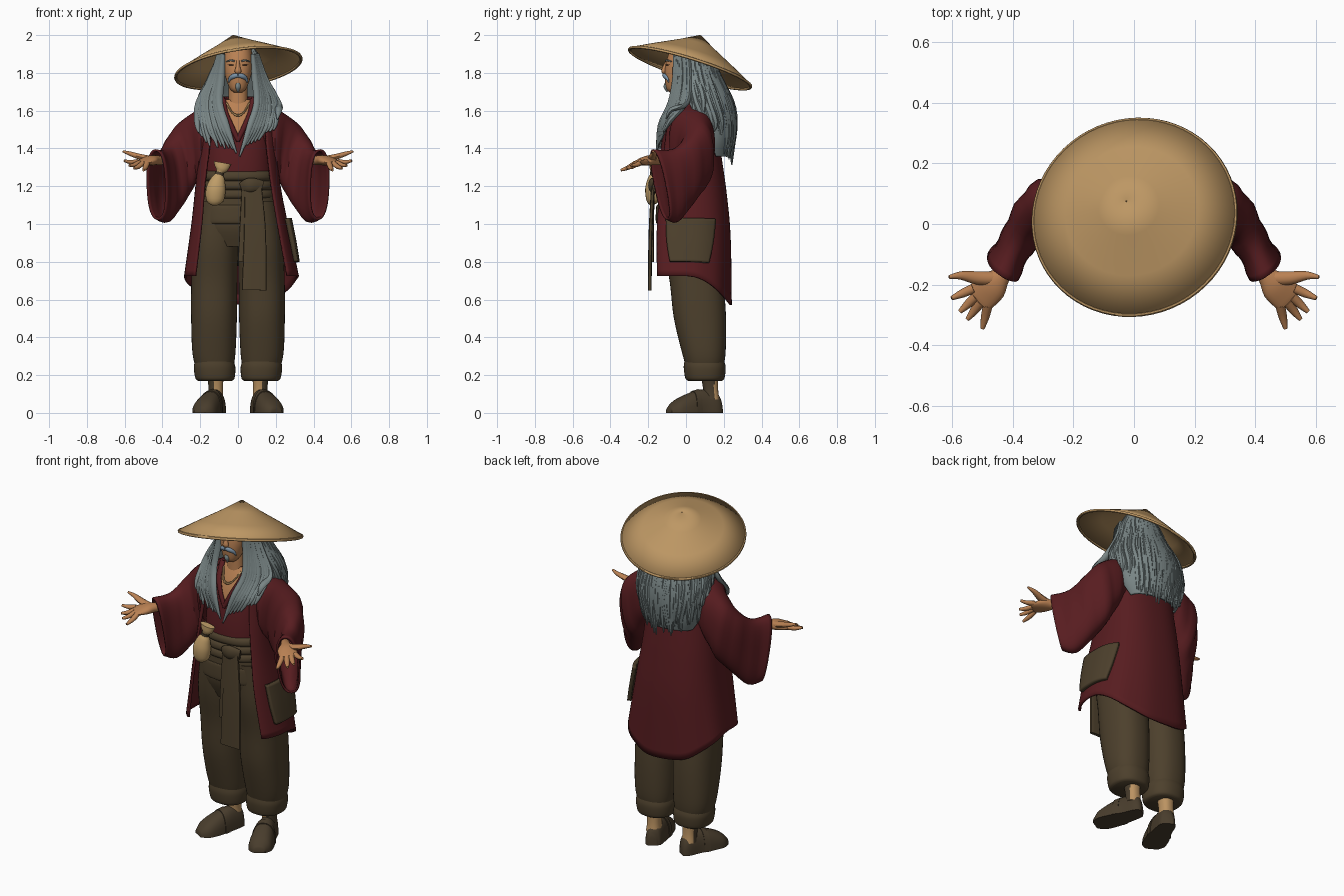
import bpy, bmesh, math, random
from mathutils import Vector, Matrix

random.seed(4)
Z, FRONT = Vector((0, 0, 1)), Vector((0, -1, 0))


def material(name, *rgb):
    m = bpy.data.materials.new(name)
    m.diffuse_color = [(c / 255) ** 2.2 for c in rgb] + [1]
    return m


STRAW = material("straw", 188, 150, 100)
RED = material("dark_red_cloth", 88, 34, 37)
BROWN = material("brown_cloth", 78, 66, 48)
SHOE = material("shoe_brown", 74, 63, 48)
HAIR = material("grey_hair", 120, 132, 132)
BEARD = material("blue_grey_beard", 122, 145, 165)
SKIN = material("skin", 184, 128, 84)
WRAP = material("tan_ankle", 186, 146, 98)
POUCH = material("pouch_tan", 190, 156, 104)
DARK = material("dark_line", 45, 33, 27)


def dense(rows, k):
    """Catmull-Rom interpolation of equally long tuples."""
    out = []
    for i in range(len(rows) - 1):
        a, b = rows[max(i - 1, 0)], rows[i]
        c, d = rows[i + 1], rows[min(i + 2, len(rows) - 1)]
        for j in range(k):
            t = j / k
            out.append(tuple(q + .5 * t * (r - p + t * (2 * p - 5 * q + 4 * r - s + t * (3 * (q - r) + s - p)))
                             for p, q, r, s in zip(a, b, c, d)))
    return out + [tuple(rows[-1])]


def spow(v, e):
    return math.copysign(abs(v) ** e, v)


def make(name, rings, mat, closed=True, cap=True, thick=0, rule=None, mat2=None):
    """Skin a list of point rings."""
    bm = bmesh.new()
    vs = [[bm.verts.new(p) for p in r] for r in rings]
    n = len(rings[0])
    for a, b in zip(vs, vs[1:]):
        for i in range(n if closed else n - 1):
            j = (i + 1) % n
            f = bm.faces.new((a[i], a[j], b[j], b[i]))
            if rule and rule(f.calc_center_median()):
                f.material_index = 1
    if cap:
        bm.faces.new(vs[0])
        bm.faces.new(vs[-1])
    bmesh.ops.recalc_face_normals(bm, faces=bm.faces)
    me = bpy.data.meshes.new(name)
    bm.to_mesh(me)
    bm.free()
    ob = bpy.data.objects.new(name, me)
    bpy.context.collection.objects.link(ob)
    for m in (mat, mat2):
        if m:
            me.materials.append(m)
    if thick:
        mod = ob.modifiers.new("thickness", 'SOLIDIFY')
        mod.thickness, mod.offset = thick, 0
    return ob


def ring(c, u, v, n, p):
    return [c + u * spow(math.cos(a), 2 / p) + v * spow(math.sin(a), 2 / p)
            for a in (2 * math.pi * i / n for i in range(n))]


def loft(name, rows, mat, n=40, p=2.3, k=5, **kw):
    """Stack of horizontal ovals: z, cx, cy, rx, ry."""
    return make(name, [ring(Vector((x, y, z)), Vector((rx, 0, 0)), Vector((0, ry, 0)), n, p)
                       for z, x, y, rx, ry in dense(rows, k)], mat, **kw)


def tube(name, pts, mat, ref=Z, n=12, p=2, k=4, floor=None):
    """Oval tube along a path: x, y, z, half width, half thickness."""
    pts = dense(pts, k)
    rings = []
    for i, q in enumerate(pts):
        t = Vector(pts[min(i + 1, len(pts) - 1)][:3]) - Vector(pts[max(i - 1, 0)][:3])
        u = t.cross(ref).normalized()
        v = u.cross(t).normalized()
        r = ring(Vector(q[:3]), u * max(q[3], .002), v * max(q[4], .002), n, p)
        if floor is not None:
            for w in r:
                w.z = max(w.z, floor)
        rings.append(r)
    return make(name, rings, mat)


def wrap(name, rows, mat, n=56, p=3.2, back=2.4, k=6, thick=.012, fold=0, hem=0):
    """Open sheet around the body: z, cx, cy, rx, ry, start and end angle from the front."""
    rings = []
    for z, cx, cy, rx, ry, g0, g1 in dense(rows, k):
        t = max(0, (1.2 - z) / .47)
        r = []
        for i in range(n + 1):
            a = math.radians(g0 + (g1 - g0) * i / n)
            e = 2 / (p if math.cos(a) > 0 else back)
            s = 1 + fold * t * math.sin(9 * a)
            y = cy - s * ry * spow(math.cos(a), e)
            r.append(Vector((cx + s * rx * spow(math.sin(a), e), y, z - hem * max(y, 0) ** 2 * t)))
        rings.append(r)
    return make(name, rings, mat, closed=False, cap=False, thick=thick)


# Conical straw hat, tilted back and sideways
axis = Vector((-.16, .31, 1)).normalized()
place = Matrix.Translation((0.002, .022, 1.825)) @ Z.rotation_difference(axis).to_matrix().to_4x4()
hat = make("hat", [[place @ Vector((r * math.cos(a), r * math.sin(a), h))
                    for a in (2 * math.pi * i / 64 for i in range(64))]
                   for r, h in ((.34, 0), (.22, .064), (.1, .126), (.002, .181))],
           STRAW, cap=False, thick=.008)
bpy.ops.mesh.primitive_torus_add(major_radius=.336, minor_radius=.008, major_segments=64, minor_segments=8)
rim = bpy.context.object
rim.name = "hat_rim"
rim.matrix_world = place
rim.data.materials.append(STRAW)

# Head, face and neck
loft("head", [(1.695, 0, -.065, .02, .02), (1.72, 0, -.06, .045, .045), (1.79, 0, -.033, .07, .08),
              (1.86, 0, -.015, .078, .09), (1.93, 0, 0, .07, .08)], SKIN, p=2.2)
loft("neck", [(1.55, 0, -.005, .065, .06), (1.64, 0, -.01, .052, .052), (1.76, 0, -.01, .05, .05)], SKIN)
tube("nose", [(0, -.098, 1.865, .008, .008), (0, -.112, 1.83, .012, .012), (0, -.117, 1.808, .018, .013),
              (0, -.108, 1.797, .01, .006)], SKIN, FRONT)
for s in (-1, 1):
    tube("eyebrow", [(s * .018, -.107, 1.862, .004, .004), (s * .04, -.102, 1.867, .005, .005),
                     (s * .062, -.077, 1.86, .003, .003)], HAIR, n=8)
    tube("eye", [(s * .02, -.104, 1.843, .002, .002), (s * .035, -.1, 1.841, .004, .003),
                 (s * .055, -.084, 1.843, .002, .002)], DARK, n=8)
    tube("ear", [(s * .08, -.01, 1.85, .012, .008), (s * .084, -.005, 1.82, .02, .01),
                 (s * .076, -.012, 1.785, .008, .006)], SKIN, Vector((s, 0, 0)))
    tube("moustache", [(0, -.118, 1.788, .011, .008), (s * .025, -.111, 1.782, .013, .01),
                       (s * .043, -.098, 1.768, .009, .007), (s * .05, -.092, 1.75, .003, .003)], BEARD, FRONT)
tube("chin_beard", [(0, -.105, 1.745, .01, .008), (0, -.106, 1.725, .014, .012), (0, -.098, 1.7, .004, .004)],
     HAIR, FRONT)

# Hair curtain with loose locks over it
hair_rows = [(1.94, 0, .03, .06, .06, 75, 285), (1.87, 0, .04, .1, .1, 72, 288), (1.78, 0, .05, .138, .125, 72, 288),
             (1.65, 0, .08, .2, .16, 66, 294), (1.54, 0, .12, .205, .138, 76, 284),
             (1.44, 0, .14, .19, .108, 85, 275), (1.36, 0, .15, .15, .08, 95, 265)]
wrap("hair_curtain", hair_rows, HAIR, p=2, back=2, thick=.015)
for i in range(64):
    a = math.radians(74 + 212 * i / 63)
    out = Vector((math.sin(a), -math.cos(a), 0))
    low = random.uniform(1.31, 1.42) + .12 * abs(math.sin(a)) ** 4
    pts = [(cx + (rx + .006) * out.x + random.uniform(-.008, .008), cy + (ry + .006) * out.y, z, .017, .011)
           for z, cx, cy, rx, ry, _, _ in hair_rows[:6] if z > low + .04]
    x, y, z = pts[-1][:3]
    pts.append((x * .95, y - .01, low, .003, .003))
    tube("back_hair_lock", pts, HAIR, out, n=6, k=3)
for s in (-1, 1):
    for i in range(11):
        f = i / 10
        w = random.uniform(.014, .021)
        low = 1.34 + (.1 if s < 0 else .17) * f + random.uniform(0, .05)
        tube("front_hair_lock", [(s * (.078 + .025 * f), -.06 + .07 * f, 1.9, .01, .01),
                                 (s * (.09 + .05 * f), -.06 + .08 * f, 1.77, w, .013),
                                 (s * (.1 + .11 * f), -.085 + .09 * f, 1.64, w, .013),
                                 (s * (.065 + .15 * f), -.137 + .06 * f, max(1.52, low + .05), w, .013),
                                 (s * (.008 + .2 * f), -.155 + .05 * f, low, .004, .004)], HAIR, FRONT, n=8)

# Inner robe with bare neckline, collar and cord
loft("inner_robe", [(1.08, 0, .01, .19, .15), (1.3, 0, .005, .18, .15), (1.48, 0, .01, .17, .13),
                    (1.58, 0, .015, .13, .105), (1.66, 0, .01, .07, .06)], RED, n=72, k=8,
     rule=lambda c: c.y < 0 and abs(c.x) < (c.z - 1.45) * .42, mat2=SKIN)
for s in (-1, 1):
    tube("collar", [(s * .08, -.03, 1.66, .016, .01), (s * .068, -.083, 1.59, .016, .01),
                    (s * .036, -.117, 1.52, .014, .01), (-s * .003, -.132, 1.44, .012, .009)], RED, FRONT)
tube("neck_cord", [(-.06, -.05, 1.64, .005, .005), (-.03, -.095, 1.59, .005, .005), (0, -.108, 1.575, .007, .007),
                   (.03, -.095, 1.59, .005, .005), (.06, -.05, 1.64, .005, .005)], STRAW, n=8)

# Open coat with side pocket
wrap("coat", [(1.67, 0, .02, .08, .065, 55, 305), (1.615, 0, .02, .15, .1, 42, 318), (1.54, 0, .02, .19, .13, 38, 322),
              (1.4, 0, .02, .2, .155, 40, 320), (1.2, 0, .02, .22, .185, 45, 315),
              (1, .008, .02, .25, .21, 45, 315), (.725, .016, .022, .298, .214, 46, 314)], RED, fold=.008, hem=2.7)
wrap("coat_pocket", [(1.03, .012, .02, .262, .212, 65, 125), (.91, .014, .02, .284, .215, 67, 120),
                     (.8, .014, .02, .302, .216, 72, 113)], BROWN, n=16, thick=.022, hem=.5)

# Sleeves (top point, bottom point, half width, direction across) and hands
sleeve = [(.1, .03, 1.63, .14, .03, 1.36, .1, 90), (.2, .03, 1.605, .2, .03, 1.28, .11, 88),
          (.305, .05, 1.53, .25, .055, 1.19, .092, 70), (.36, .01, 1.45, .31, .01, 1.1, .07, 50),
          (.395, -.07, 1.39, .375, -.05, 1.015, .055, 36), (.435, -.175, 1.39, .425, -.1, 1.03, .056, 32)]
fingers = [(.53, -.213, 1.33, .602, -.245, 1.335), (.522, -.24, 1.325, .575, -.29, 1.31),
           (.505, -.258, 1.322, .55, -.315, 1.295), (.482, -.268, 1.322, .5, -.345, 1.285)]
for s in (-1, 1):
    flip = Vector((s, 1, 1))
    rings = []
    for i, (a, b, c, d, e, f, w, az) in enumerate(dense(sleeve, 4)):
        top, bot, az = Vector((a, b, c)), Vector((d, e, f)), math.radians(az)
        w *= 1 + .06 * math.sin(i * 1.7)
        rings.append([q * flip for q in ring((top + bot) / 2, Vector((math.cos(az), math.sin(az), 0)) * w,
                                             (top - bot) / 2, 32, 2.4)])
    make("sleeve", rings, RED, cap=False, thick=.012)
    tube("palm", [(s * .405, -.13, 1.335, .024, .022), (s * .435, -.168, 1.338, .03, .026),
                  (s * .468, -.203, 1.335, .052, .026), (s * .505, -.24, 1.325, .052, .016),
                  (s * .517, -.252, 1.323, .044, .01)], SKIN, n=20)
    for a, b, c, d, e, f in fingers:
        tube("finger", [(s * a, b, c, .016, .014), (s * (a + d) / 2, (b + e) / 2, (c + f) / 2 - .005, .014, .012),
                        (s * d, e, f, .007, .007)], SKIN, n=10)
    tube("thumb", [(s * .45, -.18, 1.34, .024, .02), (s * .515, -.178, 1.355, .022, .016),
                   (s * .57, -.17, 1.372, .014, .012), (s * .61, -.175, 1.385, .006, .006)], SKIN, n=10)

    # Trouser leg with rolled cuff, ankle and shoe
    loft("trouser_leg", [(.2, s * .12, .1, .085, .085), (.3, s * .127, .096, .112, .112),
                         (.5, s * .127, .074, .121, .138), (.7, s * .125, .055, .122, .142),
                         (.9, s * .118, .025, .12, .148), (1.12, s * .1, .01, .11, .145)], BROWN)
    loft("trouser_cuff", [(.17, s * .122, .1, .09, .09), (.185, s * .122, .1, .104, .104),
                          (.24, s * .124, .099, .11, .111), (.275, s * .125, .097, .102, .105)], BROWN)
    loft("ankle", [(.07, s * .118, .135, .042, .042), (.13, s * .118, .13, .038, .04),
                   (.24, s * .12, .12, .048, .05)], WRAP, n=32, mat2=SHOE,
         rule=lambda c: abs(c.x) > .125 and c.y < .15)
    tube("shoe", [(s * .095, .182, 0, .024, .05), (s * .105, .162, 0, .044, .105), (s * .126, .09, 0, .054, .125),
                  (s * .155, .015, 0, .066, .105), (s * .184, -.055, 0, .064, .068), (s * .203, -.09, 0, .034, .03)],
         SHOE, n=24, p=2.4, floor=0)
    tube("shoe_strap", [(s * .134, .065, 0, .061, .126), (s * .147, .035, 0, .068, .117)], SHOE, n=24, p=2.4, floor=0)

# Trouser seat and layered sash
loft("trouser_seat", [(.88, 0, .02, .17, .13), (.98, 0, .015, .212, .162), (1.08, 0, .012, .212, .162),
                      (1.16, 0, .01, .2, .157)], BROWN, p=2.4)
loft("trouser_fold", [(1.0, 0, .01, .205, .16), (1.015, 0, .01, .212, .17), (1.09, 0, .01, .208, .168),
                      (1.1, 0, .01, .2, .16)], BROWN, p=2.4)
for i in range(3):
    z = 1.13 + i * .048
    loft("sash_band", [(z, 0, .008, .185, .15), (z + .015, 0, .008, .2, .166), (z + .04, 0, .008, .198, .164),
                       (z + .054, 0, .008, .185, .15)], BROWN, p=2.4, k=3)
tube("sash_knot", [(.02, -.165, 1.19, .03, .012), (.065, -.178, 1.205, .04, .022), (.13, -.165, 1.2, .03, .012)],
     BROWN, FRONT, n=16)
tube("sash_tail_long", [(.08, -.175, 1.2, .045, .01), (.09, -.188, .95, .058, .01), (.085, -.192, .65, .065, .01)],
     BROWN, FRONT, p=4, n=16)
tube("sash_tail_short", [(.05, -.172, 1.2, .03, .008), (.045, -.178, 1.0, .035, .008), (.04, -.178, .8, .04, .008)],
     BROWN, FRONT, p=4, n=16)

# Tied pouch at the belt
tube("pouch", [(-.122, -.165, 1.105, .02, .018), (-.122, -.172, 1.125, .046, .036), (-.117, -.174, 1.185, .052, .042),
               (-.105, -.172, 1.24, .036, .03), (-.098, -.17, 1.27, .018, .016), (-.088, -.17, 1.295, .036, .022),
               (-.082, -.17, 1.325, .046, .022)], POUCH, FRONT, n=20)
tube("pouch_tie", [(-.101, -.17, 1.26, .023, .021), (-.097, -.17, 1.276, .023, .021)], SHOE, FRONT, n=16)

for ob in bpy.data.objects:
    ob.select_set(True)
bpy.context.view_layer.objects.active = hat
bpy.ops.object.shade_smooth_by_angle(angle=math.radians(45))
